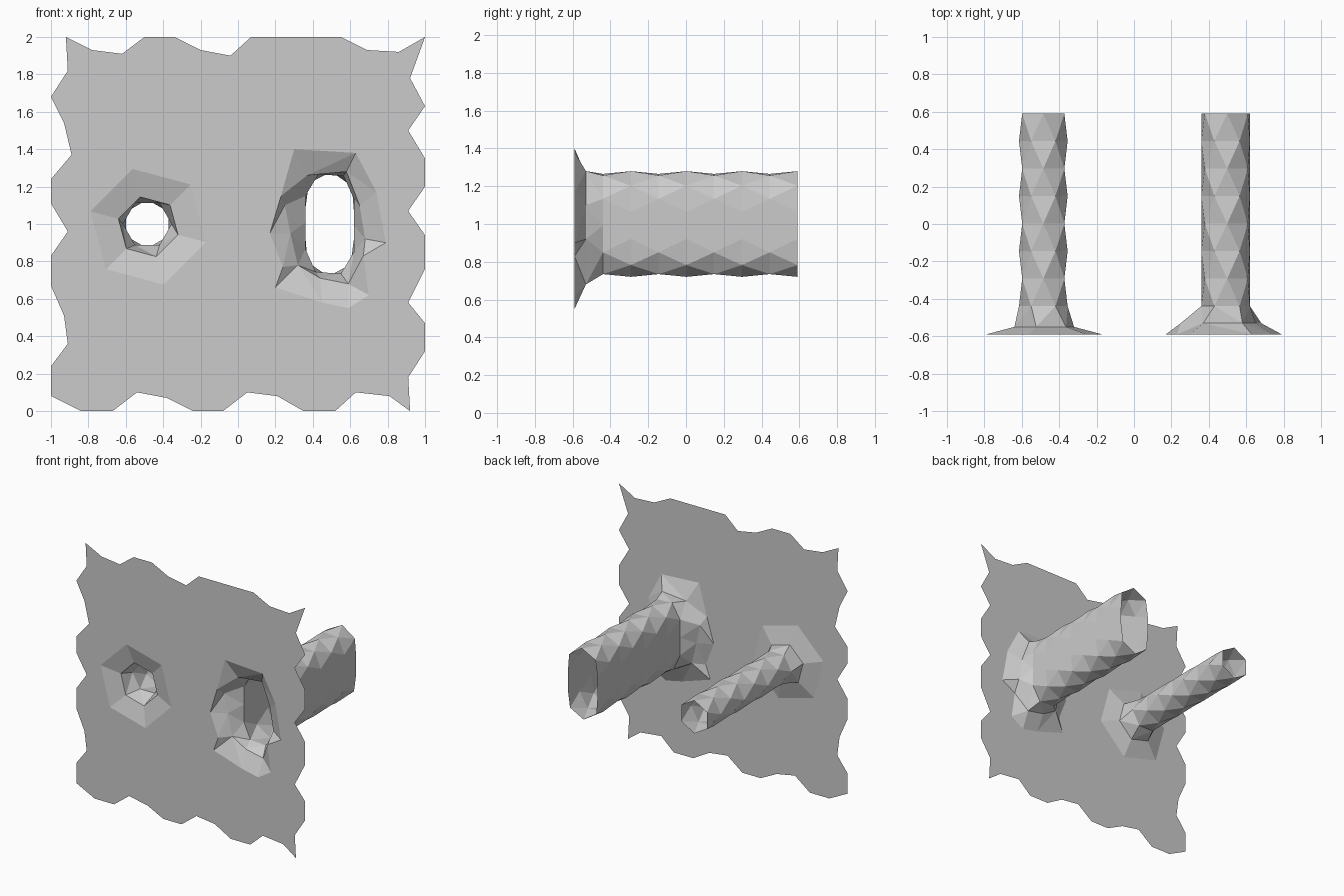
import bpy
import bmesh
import math

FRONT, BACK = -0.59, 0.59
RINGS = 8

cube = bpy.data.objects.get("Cube")
if cube:
    bpy.data.objects.remove(cube)

grey = bpy.data.materials.new("plain grey")
grey.use_nodes = True
colour = (0.6, 0.6, 0.6, 1.0)
grey.diffuse_color = colour
grey.node_tree.nodes["Principled BSDF"].inputs["Base Color"].default_value = colour


def finish(bm, name):
    """Turn a bmesh into a named, flat shaded object."""
    mesh = bpy.data.meshes.new(name)
    bm.to_mesh(mesh)
    bm.free()
    mesh.materials.append(grey)
    bpy.context.collection.objects.link(bpy.data.objects.new(name, mesh))


def circle(centre, radius, count, start):
    """Regular polygon in x and z, counter-clockwise from the front."""
    angles = [math.radians(start) + math.tau * i / count for i in range(count)]
    return [(centre[0] + radius * math.cos(a), centre[1] + radius * math.sin(a))
            for a in angles]


def stadium(centre, radius, straight, count, shift):
    """Evenly spaced points round an upright stadium (a circle if straight is 0)."""
    half = 2 * straight + math.pi * radius
    points = []
    for i in range(count):
        s = (i + shift) * 2 * half / count
        sign = 1 if s < half else -1
        s %= half
        if s < 2 * straight:
            x, z = radius, s - straight
        else:
            a = (s - 2 * straight) / radius
            x, z = radius * math.cos(a), straight + radius * math.sin(a)
        points.append((centre[0] + sign * x, centre[1] + sign * z))
    return points


def add_loop(bm, points, y):
    return [bm.verts.new((x, y, z)) for x, z in points]


def zip_loops(bm, a, b):
    """Join two closed loops with triangles, always along the shorter diagonal."""
    first = min(range(len(b)), key=lambda k: (b[k].co - a[0].co).length)
    b = b[first:] + b[:first]
    n, m = len(a), len(b)
    i = j = 0
    while i < n or j < m:
        a0, a1 = a[i % n], a[(i + 1) % n]
        b0, b1 = b[j % m], b[(j + 1) % m]
        step_a = (a1.co - b0.co).length <= (b1.co - a0.co).length
        if j == m or (i < n and step_a):
            bm.faces.new((a0, a1, b0))
            i += 1
        else:
            bm.faces.new((a0, b1, b0))
            j += 1


def duct(name, rim, mouth, mouth_y, centre, radius, straight, count):
    """Flared mouth followed by a tube of half-step staggered rings."""
    bm = bmesh.new()
    loops = [add_loop(bm, rim, FRONT), add_loop(bm, mouth, mouth_y)]
    for k in reversed(range(RINGS)):
        shift = 0.5 if k % 2 == 0 else 0.0
        ring = stadium(centre, radius, straight, count, shift)
        loops.append(add_loop(bm, ring, BACK - 0.147 * k))
    for a, b in zip(loops, loops[1:]):
        zip_loops(bm, a, b)
    finish(bm, name)


# Round duct
round_middle = (-0.48, 0.985)
round_rim = circle(round_middle, 0.32, 6, -15)
round_mouth = circle(round_middle, 0.165, 6, -15)
duct("round_duct", round_rim, round_mouth, -0.55, (-0.485, 1.0), 0.13, 0, 6)

# Oval duct
oval_rim = [(.79, .9), (.74, 1.17), (.63, 1.38), (.3, 1.4), (.23, 1.15), (.17, .95),
            (.24, .77), (.2, .66), (.45, .58), (.59, .55), (.7, .62), (.67, .83)]
oval_mouth = [(.68, .92), (.65, 1.1), (.58, 1.28), (.37, 1.26), (.25, 1.1),
              (.28, .95), (.32, .78), (.44, .71), (.59, .68)]
duct("oval_duct", oval_rim, oval_mouth, -0.53, (0.49, 1.0), 0.13, 0.15, 10)

# Ragged edged panel: each side's outline, counter-clockwise
bottom = [(-.84, 0), (-.67, 0), (-.54, .1), (-.38, .07), (-.24, 0), (-.08, 0),
          (.05, .1), (.21, .08), (.35, 0), (.52, 0), (.63, .1), (.81, .08)]
right = [(.92, 0), (.91, .18), (1, .32), (1, .47), (.91, .58), (1, .76), (1, .94),
         (.91, 1.07), (1, 1.2), (1, 1.35), (.91, 1.5), (1, 1.63), (.92, 1.78)]
top = [(1, 2), (.86, 1.92), (.69, 1.93), (.55, 2), (.07, 2), (-.04, 1.9),
       (-.2, 1.93), (-.34, 2), (-.5, 2), (-.62, 1.91), (-.78, 1.93)]
left = [(-.92, 2), (-.91, 1.82), (-1, 1.68), (-.93, 1.54), (-.89, 1.37), (-1, 1.24),
        (-1, 1.11), (-.91, .96), (-1, .83), (-1, .67), (-.93, .51), (-.91, .36),
        (-1, .24), (-1, .08)]
bm = bmesh.new()
edges = []
for outline in (bottom + right + top + left, round_rim, oval_rim):
    loop = add_loop(bm, outline, FRONT)
    edges += [bm.edges.new((loop[i - 1], loop[i])) for i in range(len(loop))]
bmesh.ops.triangle_fill(bm, edges=edges, use_beauty=True, normal=(0, -1, 0))
bm.normal_update()
for face in bm.faces:
    if face.normal.y > 0:
        face.normal_flip()
finish(bm, "panel")
